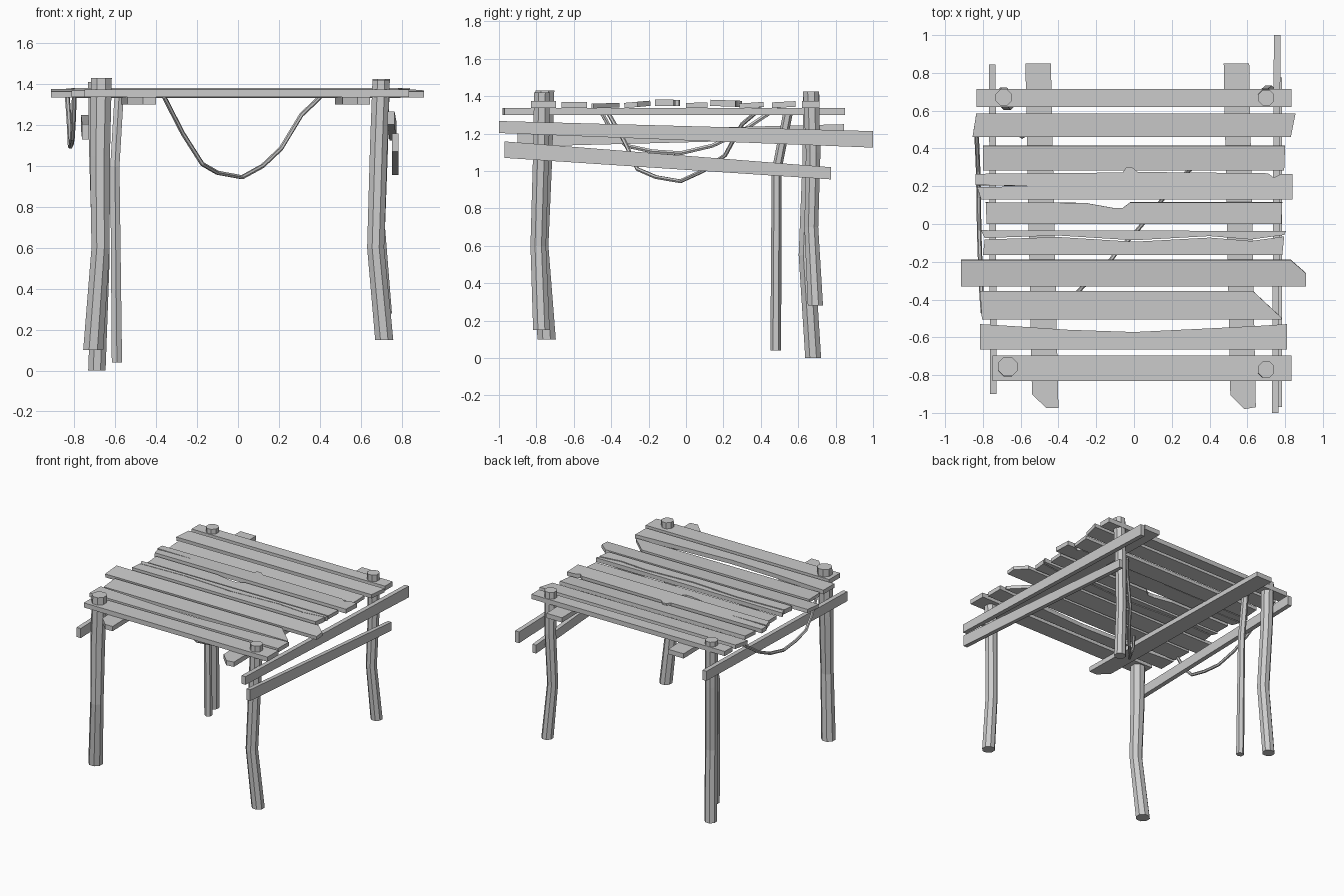
import bpy, bmesh, math
from mathutils import Vector, Matrix

if "Cube" in bpy.data.objects:
    bpy.data.objects.remove(bpy.data.objects["Cube"])


def finish(name, bm):
    bmesh.ops.recalc_face_normals(bm, faces=bm.faces)
    me = bpy.data.meshes.new(name)
    bm.to_mesh(me)
    bm.free()
    ob = bpy.data.objects.new(name, me)
    bpy.context.collection.objects.link(ob)
    return ob


def board(name, outline, z0, z1, tilt=0.0):
    """Flat board from an (x, y) outline, tilted about its long x axis."""
    bm = bmesh.new()
    face = bm.faces.new([bm.verts.new((x, y, z0)) for x, y in outline])
    ext = bmesh.ops.extrude_face_region(bm, geom=[face])["geom"]
    bmesh.ops.translate(bm, vec=(0, 0, z1 - z0),
                        verts=[v for v in ext if isinstance(v, bmesh.types.BMVert)])
    ys = [p[1] for p in outline]
    mid = Vector((0, (min(ys) + max(ys)) / 2, (z0 + z1) / 2))
    bmesh.ops.rotate(bm, cent=mid, verts=bm.verts,
                     matrix=Matrix.Rotation(math.radians(tilt), 3, 'X'))
    return finish(name, bm)


def pole(name, rings, sides=8):
    """Crooked pole through (x, y, z, radius) rings."""
    bm = bmesh.new()
    loops = []
    for x, y, z, r in rings:
        loops.append([bm.verts.new((x + r * math.cos(math.tau * (i + .5) / sides),
                                    y + r * math.sin(math.tau * (i + .5) / sides), z))
                      for i in range(sides)])
    for a, b in zip(loops, loops[1:]):
        for i in range(sides):
            j = (i + 1) % sides
            bm.faces.new((a[i], a[j], b[j], b[i]))
    bm.faces.new(loops[0])
    bm.faces.new(loops[-1])
    return finish(name, bm)


def rail(name, a, b, thick):
    """Side rail between end sections (x, y, z_low, z_high)."""
    bm = bmesh.new()
    ends = []
    for x, y, lo, hi in (a, b):
        h = thick / 2
        ends.append([bm.verts.new(c) for c in
                     ((x - h, y, lo), (x + h, y, lo), (x + h, y, hi), (x - h, y, hi))])
    for i in range(4):
        j = (i + 1) % 4
        bm.faces.new((ends[0][i], ends[0][j], ends[1][j], ends[1][i]))
    bm.faces.new(ends[0])
    bm.faces.new(ends[1])
    return finish(name, bm)


def rope(name, pts, radius):
    cu = bpy.data.curves.new(name, 'CURVE')
    cu.dimensions = '3D'
    cu.bevel_depth = radius
    cu.bevel_resolution = 1
    cu.use_fill_caps = True
    sp = cu.splines.new('POLY')
    sp.points.add(len(pts) - 1)
    for p, c in zip(sp.points, pts):
        p.co = (*c, 1)
    sp.use_smooth = False
    bpy.context.collection.objects.link(bpy.data.objects.new(name, cu))


# crooked corner posts
pole("front_left_post", [(-.708, -.745, .10, .053), (-.672, -.78, .6, .048),
                         (-.675, -.765, 1.05, .053), (-.668, -.755, 1.43, .055)])
pole("front_right_post", [(.715, -.773, .15, .048), (.673, -.79, .6, .045),
                          (.688, -.775, 1.1, .046), (.70, -.77, 1.42, .046)])
pole("back_left_post", [(-.69, .68, 0, .046), (-.67, .645, .55, .046),
                        (-.685, .665, 1.05, .046), (-.69, .67, 1.41, .047)])
pole("back_right_post", [(.712, .692, .28, .044), (.682, .67, .7, .04),
                         (.695, .68, 1.1, .042), (.70, .668, 1.425, .046)])
# thin prop under the deck
pole("thin_prop", [(-.592, .48, .04, .029), (-.602, .484, 1.0, .026),
                   (-.582, .55, 1.335, .026)], 6)

# runners below the planks
board("left_runner", [(-.54, -.90), (-.465, -.975), (-.40, -.975), (-.44, .85), (-.575, .85)],
      1.30, 1.337)
board("right_runner", [(.51, -.905), (.585, -.98), (.645, -.97), (.61, .85), (.475, .85)],
      1.30, 1.337)

# deck planks, back to front
planks = [
    ([(-.835, .62), (.835, .62), (.835, .715), (-.835, .715)], 1.337, 1.373, 0),
    ([(-.855, .46), (.83, .46), (.855, .585), (-.835, .585)], 1.34, 1.37, 3),
    ([(-.80, .285), (.795, .285), (.80, .415), (-.80, .415)], 1.338, 1.365, 4),
    ([(-.81, .13), (.84, .13), (.84, .265), (.78, .265), (.74, .245), (.71, .268), (.02, .275),
      (-.01, .30), (-.04, .30), (-.06, .272), (-.84, .265), (-.84, .206), (-.53, .2),
      (-.83, .194)], 1.345, 1.378, -2),
    ([(-.78, 0), (.78, 0), (.785, .115), (-.02, .115), (-.06, .085), (-.11, .085),
      (-.26, .112), (-.785, .115)], 1.337, 1.365, 1),
]
for i, (pts, z0, z1, tilt) in enumerate(planks):
    board(f"plank_{i + 1}", pts, z0, z1, tilt)

# plank split by a long crack
crack = [(-.79, -.078), (-.4, -.065), (0, -.09), (.4, -.068), (.62, -.086), (.795, -.062)]
board("plank_6_front", [(-.80, -.165), (.785, -.165)] + [(x, y - .004) for x, y in crack[::-1]],
      1.348, 1.382)
board("plank_6_back", [(x, y + .004) for x, y in crack] + [(.805, -.037), (-.81, -.033)],
      1.348, 1.38)

planks = [
    ([(-.915, -.33), (.91, -.33), (.91, -.26), (.83, -.19), (-.915, -.19)], 1.342, 1.370, 5),
    ([(-.805, -.505), (.78, -.505), (.78, -.495), (.63, -.355), (-.815, -.355)],
     1.337, 1.362, 2),
    ([(-.815, -.665), (.81, -.665), (.81, -.53), (.65, -.54), (.35, -.555), (0, -.572),
      (-.35, -.56), (-.65, -.54), (-.815, -.53)], 1.338, 1.37, 0),
    ([(-.75, -.83), (.835, -.83), (.835, -.695), (-.75, -.695)], 1.337, 1.373, 0),
]
for i, (pts, z0, z1, tilt) in enumerate(planks):
    board(f"plank_{i + 7}", pts, z0, z1, tilt)

# side rails
rail("right_upper_rail", (.748, -1, 1.203, 1.267), (.758, 1, 1.125, 1.213), .035)
rail("right_lower_rail", (.768, -.97, 1.07, 1.158), (.768, .775, .955, 1.02), .032)
rail("left_rail", (-.745, -.90, 1.13, 1.205), (-.75, .845, 1.175, 1.25), .035)

# sagging ropes
rope("center_rope", [(-.36, -.43, 1.335), (-.27, -.33, 1.16), (-.175, -.26, 1.01),
                     (-.10, -.16, .967), (.02, -.03, .945), (.12, .09, 1.0),
                     (.21, .21, 1.085), (.31, .30, 1.25), (.40, .40, 1.335)], .011)
rope("left_rope", [(-.80, -.47, 1.345), (-.805, -.40, 1.22), (-.81, -.32, 1.135),
                   (-.815, -.18, 1.105), (-.82, -.03, 1.095), (-.822, .14, 1.135),
                   (-.825, .28, 1.2), (-.83, .40, 1.28), (-.835, .50, 1.345)], .012)
